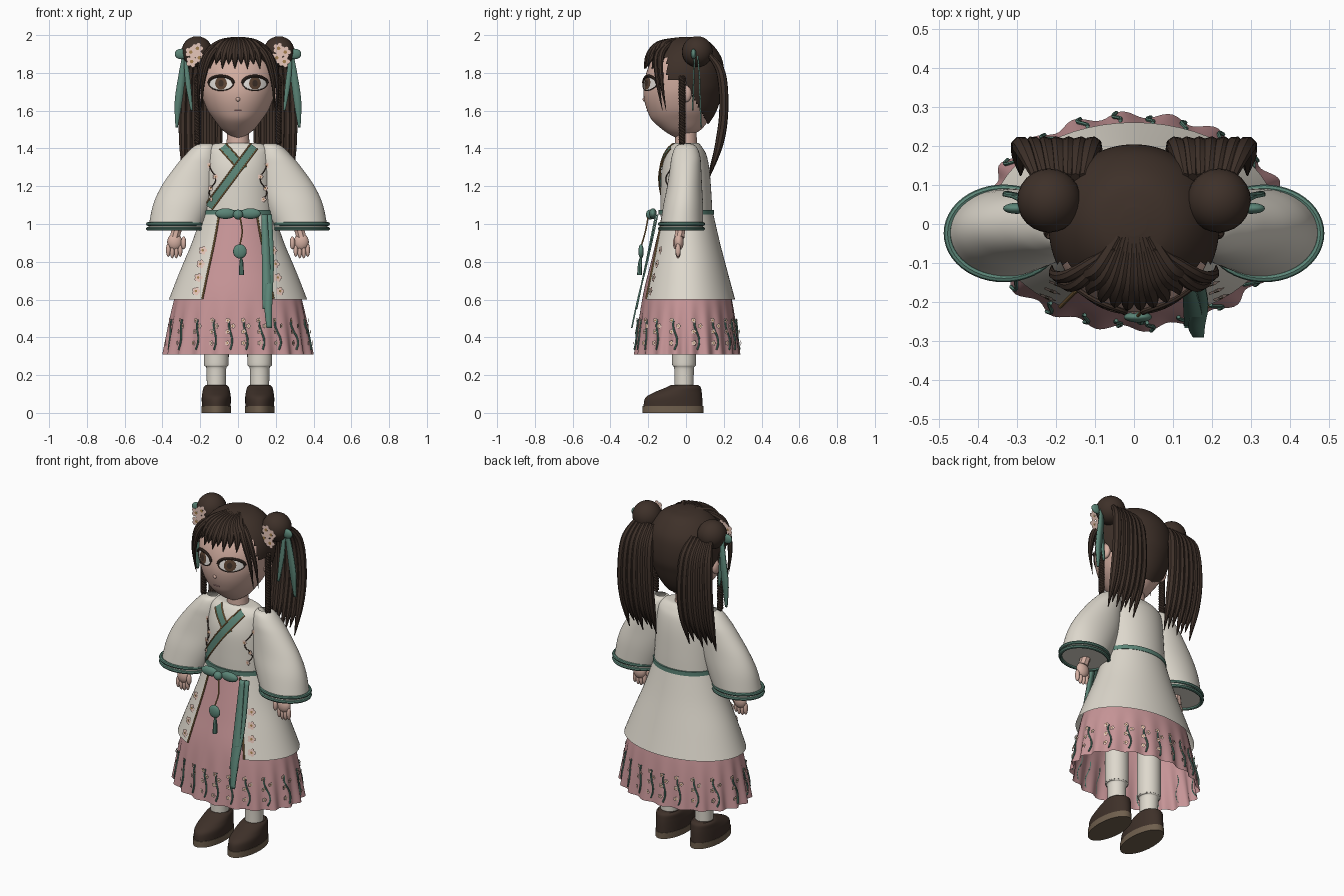
import bpy, bmesh, math
from math import sin, cos, pi, radians
from mathutils import Vector
from mathutils.bvhtree import BVHTree

cube = bpy.data.objects.get("Cube")
if cube:
    bpy.data.objects.remove(cube)


def material(name, *rgb):
    m = bpy.data.materials.new(name)
    m.use_nodes = True
    m.diffuse_color = (*rgb, 1)
    m.node_tree.nodes["Principled BSDF"].inputs["Base Color"].default_value = (*rgb, 1)
    return m


hair = material("dark brown", .048, .030, .022)
skin = material("skin", .66, .43, .36)
cream = material("cream cloth", .73, .69, .61)
pink = material("rose cloth", .57, .30, .31)
teal = material("teal ribbon", .105, .235, .185)
tan = material("tan sole", .16, .115, .075)
gold = material("gold trim", .38, .22, .08)
petal = material("pale blossom", .80, .57, .49)
white = material("eye white", .82, .78, .74)
iris = material("iris brown", .11, .06, .035)


def spline(p, k=6):
    """Smooth interpolation through points of any dimension."""
    out = []
    for i in range(len(p) - 1):
        quad = p[max(i - 1, 0)], p[i], p[i + 1], p[min(i + 2, len(p) - 1)]
        for t in (j / k for j in range(k)):
            out.append([.5 * (2 * b + (c - a) * t + (2 * a - 5 * b + 4 * c - d) * t * t
                              + (3 * b - a - 3 * c + d) * t ** 3) for a, b, c, d in zip(*quad)])
    return out + [list(p[-1])]


def make(name, verts, faces, *mats, recalc=True):
    me = bpy.data.meshes.new(name)
    me.from_pydata([tuple(v) for v in verts], [], faces)
    if recalc:
        bm = bmesh.new()
        bm.from_mesh(me)
        bmesh.ops.recalc_face_normals(bm, faces=bm.faces)
        bm.to_mesh(me)
        bm.free()
    for m in mats:
        me.materials.append(m)
    me.polygons.foreach_set("use_smooth", [True] * len(me.polygons))
    me.set_sharp_from_angle(angle=radians(40))
    ob = bpy.data.objects.new(name, me)
    bpy.context.collection.objects.link(ob)
    return ob


def loft(name, rings, mat, n=48, gap=0, caps=(True, True), wave=None, k=6):
    """Stack of ellipses (z, half width, front y, back y, centre x); gap opens the front."""
    verts, faces = [], []
    rings = spline([(*r, 0)[:5] for r in rings], k)
    cols = n + 1 if gap else n
    for z, rx, yf, yb, cx in rings:
        for i in range(cols):
            a = gap + (2 * pi - 2 * gap) * i / n
            f = 1 + (wave(a, z) if wave else 0)
            verts.append((cx + f * rx * sin(a), (yf + yb) / 2 - f * (yb - yf) / 2 * cos(a), z))
    for r in range(len(rings) - 1):
        for i in range(n):
            j = (i + 1) % cols
            faces.append((r * cols + i, r * cols + j, (r + 1) * cols + j, (r + 1) * cols + i))
    if caps[0]:
        faces.append(tuple(range(cols)))
    if caps[1]:
        faces.append(tuple(range(len(verts) - cols, len(verts))))
    return make(name, verts, faces, mat)


def tubes(name, paths, mat, depth, cyclic=False, sides=2):
    """Smooth tapered tubes; each path is a list of (x, y, z, radius)."""
    cu = bpy.data.curves.new(name, "CURVE")
    cu.dimensions, cu.bevel_depth, cu.bevel_resolution = "3D", depth, sides
    cu.use_fill_caps = True
    for path in paths:
        pts = path if cyclic else spline([(*p, 1)[:4] for p in path])
        s = cu.splines.new("POLY")
        s.points.add(len(pts) - 1)
        s.use_cyclic_u = cyclic
        for q, p in zip(s.points, pts):
            q.co, q.radius = (*p[:3], 1), max(p[3], .02)
    tmp = bpy.data.objects.new(name + " path", cu)
    me = bpy.data.meshes.new_from_object(tmp)
    verts, faces = [v.co[:] for v in me.vertices], [p.vertices[:] for p in me.polygons]
    bpy.data.objects.remove(tmp)
    return make(name, verts, faces, mat)


def ball(name, loc, size, mat):
    bm = bmesh.new()
    bmesh.ops.create_uvsphere(bm, u_segments=24, v_segments=14, radius=1)
    verts = [[c + s * q for c, s, q in zip(loc, size, v.co)] for v in bm.verts]
    faces = [[v.index for v in f.verts] for f in bm.faces]
    bm.free()
    return make(name, verts, faces, mat)


def ribbon(name, path, mat):
    """Flat band spread along x; path holds (x, y, z, half width)."""
    verts = [(x + s * w, y, z) for x, y, z, w in spline(path) for s in (-1, 1)]
    ob = make(name, verts, [(i, i + 1, i + 3, i + 2) for i in range(0, len(verts) - 2, 2)], mat)
    mod = ob.modifiers.new("thickness", "SOLIDIFY")
    mod.thickness, mod.offset = .008, 0


def surface(ob):
    me = ob.data
    return BVHTree.FromPolygons([v.co for v in me.vertices], [p.vertices for p in me.polygons])


def front(tree, x, z, lift=.005):
    hit = tree.ray_cast(Vector((x, -3, z)), Vector((0, 1, 0)))
    return (hit[0] or Vector((x, 0, z))) + Vector((0, -lift, 0))


def around(tree, a, z, lift=.004):
    out = Vector((sin(a), -cos(a), 0))
    return tree.ray_cast(out * 3 + Vector((0, 0, z)), -out)[0] + out * lift, out


def blossoms(name, spots):
    """Five-petalled flat flowers with gold hearts at (place, normal, radius)."""
    verts, faces, index = [], [], []
    for loc, normal, r in spots:
        q = Vector(normal).to_track_quat("Z", "Y")
        discs = [(cos(t) * r * .6, sin(t) * r * .6, .003, r * .42) for t in (2 * pi * i / 5 for i in range(5))]
        for x, y, h, s in discs + [(0, 0, .006, r * .3)]:
            faces.append(tuple(range(len(verts), len(verts) + 8)))
            index.append(int(h > .004))
            verts += [Vector(loc) + q @ Vector((x + s * cos(k * pi / 4), y + s * sin(k * pi / 4), h)) for k in range(8)]
    ob = make(name, verts, faces, petal, gold, recalc=False)
    ob.data.polygons.foreach_set("material_index", index)


def disc(name, tree, cx, cz, rx, rz, mat, lift):
    n, rows = 28, 5
    verts = [front(tree, cx + rx * r / rows * sin(2 * pi * i / n), cz + rz * r / rows * cos(2 * pi * i / n), lift)
             for r in range(1, rows + 1) for i in range(n)]
    faces = [(r * n + i, r * n + (i + 1) % n, r * n + n + (i + 1) % n, r * n + n + i)
             for r in range(rows - 1) for i in range(n)]
    make(name, verts, faces + [tuple(range(n))], mat)


# Head, neck and hair cap
skull = [(1.455, .015, -.05, 0), (1.47, .045, -.08, .03), (1.5, .085, -.125, .08), (1.55, .125, -.18, .12),
         (1.6, .16, -.205, .145), (1.66, .185, -.222, .165), (1.72, .2, -.225, .18), (1.8, .205, -.21, .18),
         (1.87, .185, -.18, .165), (1.93, .14, -.13, .125), (1.965, .085, -.08, .08), (1.978, .02, -.02, .02)]
face = surface(loft("head", skull, skin))
loft("neck", [(1.36, .065, -.06, .06), (1.52, .055, -.055, .055)], skin)
cap = loft("hair_cap", [(z + .012, w + .012, f - .01, b + .022) for z, w, f, b in skull], hair, n=96, k=10)
bm = bmesh.new()
bm.from_mesh(cap.data)
bare = []
for f in bm.faces:
    c = f.calc_center_median()
    hairline = 1.88 if c.y < -.1 else 1.76 if c.y < -.02 else 1.74 - 1.8 * c.y
    if c.z < hairline:
        bare.append(f)
bmesh.ops.delete(bm, geom=bare, context="FACES")
bm.to_mesh(cap.data)
bm.free()

# Fringe fanning out from the parting
fringe = []
for i in range(10):
    x = (i - 4.5) / 4.5 * .15
    back, tip = 3 * x * x, 1.82 + .025 * (i % 2)
    fringe.append([(x * .25, -.03, 1.972, .7), (x * .6, -.14 + back * .4, 1.945, 1),
                   (x * .9, -.195 + back, 1.89, .8), (x, -.222 + back, tip, .05)])
tubes("fringe", fringe, hair, .025)
tubes("mouth", [[front(face, x, 1.6, 0) for x in (-.018, 0, .018)]], pink, .003)
ball("nose", front(face, 0, 1.66, -.004), (.012, .012, .012), skin)

for s, side in ((-1, "right"), (1, "left")):
    # Eyes
    ex, ez = s * .09, 1.745
    disc(side + "_eye_white", face, ex, ez, .062, .037, white, .004)
    disc(side + "_iris", face, ex, ez, .031, .034, iris, .007)
    disc(side + "_pupil", face, ex, ez, .014, .018, hair, .009)
    lids = [[front(face, ex + .066 * cos(t), ez + up * .038 * sin(t)) for t in (pi * i / 8 for i in range(9))]
            for up in (-1, 1)]
    tubes(side + "_upper_lashes", lids[1:], hair, .008)
    tubes(side + "_lower_lashes", lids[:1], hair, .003)
    ball(side + "_ear", (s * .2, 0, 1.69), (.02, .03, .045), skin)

    # Buns, side locks, braids and long loose hair
    ball(side + "_bun", (s * .217, .06, 1.912), (.082, .082, .082), hair)
    tubes(side + "_side_locks", [[(s * .05, -.06, 1.975, .7), (s * (.14 + d), -.15 + d, 1.9, 1),
                                  (s * (.185 + d), -.15 + d, 1.76, .7), (s * (.19 + d), -.125 + d, 1.6, .05)]
                                 for d in (0, .02)], hair, .017)
    tubes(side + "_braid", [[(s * .215 + .008 * cos(t + o), -.02 + .01 * sin(t + o), 1.78 - .0075 * t, 1)
                             for t in range(48)] for o in (0, 2 * pi / 3, 4 * pi / 3)], hair, .009)
    tubes(side + "_loose_hair", [[(s * (.13 + .02 * i), .12, 1.9, .5), (s * (.115 + .027 * i), .185, 1.8, 1),
                                  (s * (.105 + .031 * i), .2, 1.6, 1), (s * (.105 + .031 * i), .175, 1.42, .9),
                                  (s * (.11 + .03 * i), .125, 1.25 + .02 * (i % 3), .1)]
                                 for i in range(7)], hair, .024)

    # Hair ribbons and blossoms
    ball(side + "_hair_bow", (s * .3, .04, 1.9), (.035, .014, .028), teal)
    ribbon(side + "_outer_hair_ribbon", [(s * .285, .06, 1.9, .008), (s * .295, .07, 1.8, .018),
                                         (s * .315, .075, 1.65, .02), (s * .325, .08, 1.51, .006)], teal)
    ribbon(side + "_inner_hair_ribbon", [(s * .28, .045, 1.9, .008), (s * .265, .04, 1.75, .014),
                                         (s * .245, .035, 1.6, .006)], teal)
    blossoms(side + "_hair_blossoms", [((s * (.215 + dx), -.035 - .002 * i, 1.895 + dz), (0, -1, 0), .032)
                                       for i, (dx, dz) in enumerate(((0, .035), (.035, .015), (-.01, -.015),
                                                                     (.03, -.035)))])

    # Wide open sleeve with two cuff bands
    loft(side + "_sleeve", [(z, (b - a) / 2, f, k, s * (a + b) / 2) for z, a, b, f, k in (
        (1.425, .14, .2, -.025, .025), (1.41, .12, .235, -.055, .055), (1.36, .107, .285, -.075, .075),
        (1.3, .105, .335, -.085, .08), (1.2, .11, .405, -.1, .085), (1.1, .14, .45, -.12, .09),
        (.975, .19, .475, -.138, .09))], cream, caps=(False, True))
    for z, part in ((1, "upper"), (.975, "lower")):
        tubes(f"{side}_{part}_cuff_band", [[(s * .333 + .144 * cos(t), -.024 + .115 * sin(t), z, 1)
                                            for t in (2 * pi * i / 48 for i in range(48))]], teal, .01, cyclic=True)

    # Arm, hand and fingers
    tubes(side + "_arm", [[(s * .25, 0, 1.25), (s * .335, -.035, .93)]], skin, .028)
    ball(side + "_palm", (s * .335, -.038, .905), (.04, .026, .045), skin)
    for i in range(4):
        ball(f"{side}_finger_{i + 1}", (s * (.306 + .021 * i), -.042, .862 - .008 * (i in (1, 2))),
             (.012, .014, .036), skin)
    ball(side + "_thumb", (s * .288, -.055, .9), (.014, .014, .034), skin)

    # Stocking, shoe and sole
    x = s * .115
    loft(side + "_stocking", [(.1, .05, -.06, .04, x), (.23, .052, -.062, .042, x), (.25, .062, -.07, .05, x),
                              (.29, .066, -.074, .054, x), (.6, .066, -.074, .054, x)], cream)
    loft(side + "_shoe", [(.03, .076, -.225, .088, x), (.08, .077, -.215, .086, x), (.11, .073, -.165, .083, x),
                          (.135, .067, -.105, .078, x), (.147, .056, -.08, .065, x)], hair)
    loft(side + "_sole", [(0, .078, -.23, .092, x), (.036, .078, -.23, .092, x)], tan)

# Bodice, coat skirt, pleated underskirt
bodice = surface(loft("bodice", [(1.04, .19, -.135, .14), (1.15, .185, -.135, .135), (1.28, .18, -.13, .125),
                                 (1.36, .175, -.11, .11), (1.4, .165, -.09, .09), (1.425, .125, -.07, .07),
                                 (1.43, .06, -.055, .055)], cream))
opening = radians(31)
coat = surface(loft("coat_skirt", [(1.06, .19, -.14, .143), (.9, .245, -.175, .18), (.74, .312, -.212, .222),
                                   (.6, .367, -.245, .26)], cream, gap=opening, caps=(False, False)))
skirt = surface(loft("pleated_skirt", [(1.05, .17, -.125, .125), (.8, .265, -.185, .19), (.6, .338, -.232, .243),
                                       (.31, .39, -.268, .28)], pink, n=200, caps=(False, False),
                     wave=lambda a, z: .032 * max(0, (.62 - z) / .31) * sin(20 * a)))
loft("belt", [(1.05, .195, -.146, .148), (1.075, .194, -.146, .148)], teal)

# Crossed collar with gold piping
for name, a, b, lift in (("under_collar", (-.08, 1.412), (.03, 1.29), .006),
                         ("over_collar", (.085, 1.412), (-.155, 1.09), .011)):
    a, b = Vector(a), Vector(b)
    across = (b - a).orthogonal().normalized() * .022
    grid = [front(bodice, *(a.lerp(b, i / 16) + across * j), lift) for i in range(17) for j in (-1, 0, 1)]
    make(name, grid, [(i * 3 + j, i * 3 + j + 1, i * 3 + j + 4, i * 3 + j + 3)
                      for i in range(16) for j in (0, 1)], teal)
    tubes(name + "_piping", [grid[0::3], grid[2::3]], gold, .004)

# Embroidery on the chest and coat edges
for s, side in ((-1, "right"), (1, "left")):
    twig = [front(bodice, s * (.135 + .018 * sin(i * 1.3)), 1.13 + .03 * i) for i in range(7)]
    tubes(side + "_chest_twig", [twig], hair, .003)
    blossoms(side + "_chest_blossoms", [(p, (0, -1, 0), .015) for p in twig[::2]])
    blossoms(side + "_coat_blossoms", [(front(coat, s * (.185 + .012 * i), .86 - .072 * i), (s * .4, -1, .2), .024)
                                       for i in range(4)])
    edge = [(s * w * sin(opening), c - d * cos(opening), z) for z, w, c, d in
            ((1.04, .197, .001, .147), (.9, .245, .002, .18), (.74, .312, .005, .22), (.605, .366, .007, .255))]
    tubes(side + "_coat_piping", [edge], gold, .005)

# Flowering stems around the hem
stems, flowers = [], []
for i in range(20):
    a = 2 * pi * (i + .5) / 20
    stem = [around(skirt, a + .035 * sin(j * 1.1), .335 + .032 * j) for j in range(6)]
    stems.append([p for p, out in stem])
    for j in (1, 3, 4, 5):
        p, out = around(skirt, a + .05 * (-1) ** j, .34 + .03 * j, .008)
        flowers.append((p, out, .014))
tubes("hem_stems", stems, teal, .005, sides=1)
blossoms("hem_blossoms", flowers)

# Waist bow, sash tails and hanging pendant
ball("bow_knot", (0, -.19, 1.05), (.026, .022, .026), teal)
for s, side in ((-1, "right"), (1, "left")):
    ball(side + "_bow_loop", (s * .066, -.175, 1.055), (.055, .02, .028), teal)
ribbon("short_sash_tail", [(.14, -.16, 1.05, .015), (.148, -.21, .8, .022), (.155, -.262, .55, .026)], teal)
ribbon("long_sash_tail", [(.165, -.15, 1.05, .015), (.172, -.205, .8, .018), (.16, -.255, .6, .022),
                          (.165, -.287, .45, .014)], teal)
tubes("pendant_cord", [[(.01, -.2, 1.04), (.022, -.215, .96), (.01, -.235, .89)]], gold, .004)
ball("pendant", (.01, -.238, .855), (.036, .014, .038), teal)
tubes("pendant_tassel", [[(.016, -.24, .82, .5), (.018, -.243, .79, 1), (.018, -.246, .73, 1.2)]], teal, .011)
